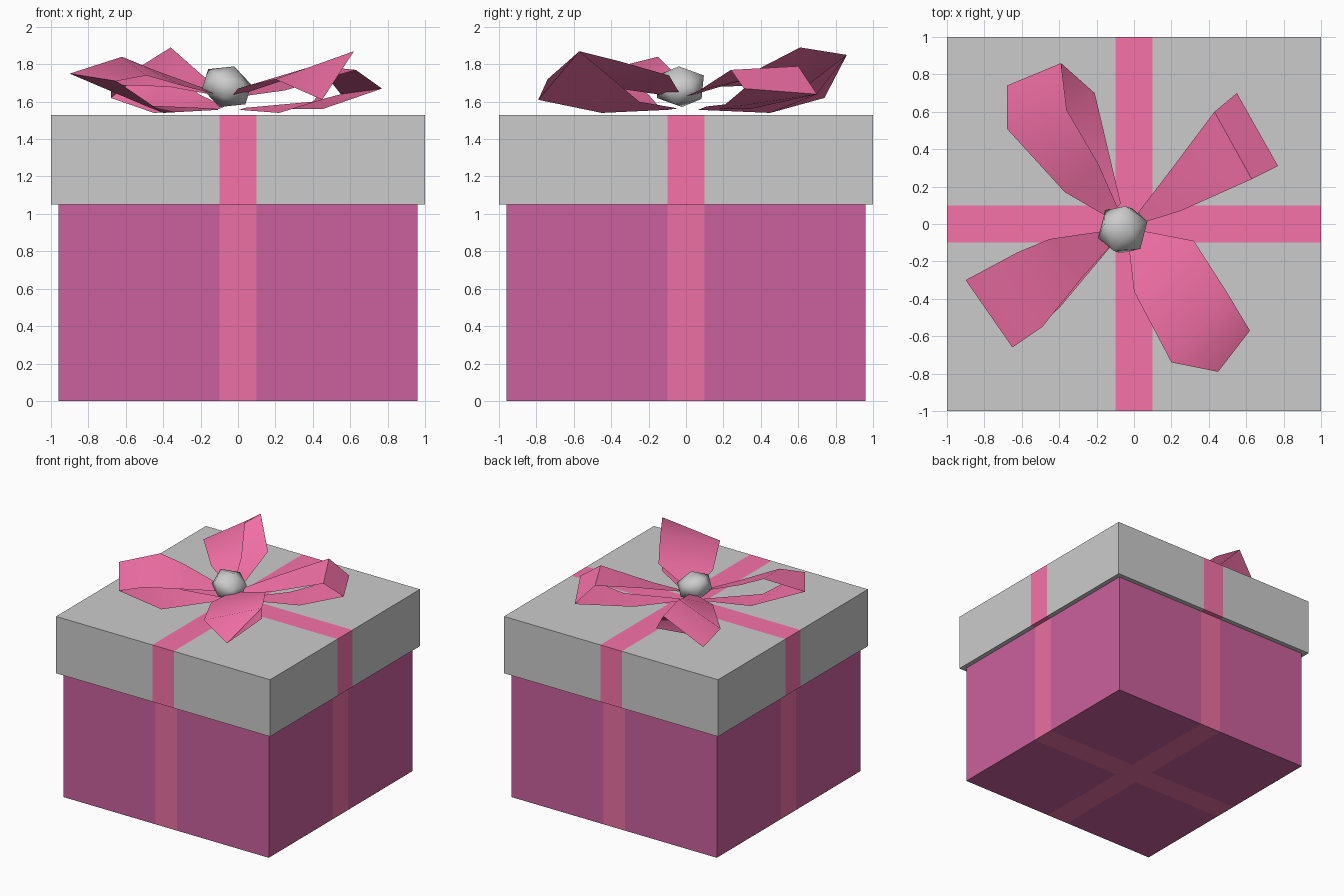
import bpy, bmesh
from mathutils import Vector

if "Cube" in bpy.data.objects:
    bpy.data.objects.remove(bpy.data.objects["Cube"])


def material(name, rgb):
    m = bpy.data.materials.new(name)
    m.diffuse_color = (*rgb, 1)
    m.use_nodes = True
    m.node_tree.nodes["Principled BSDF"].inputs["Base Color"].default_value = m.diffuse_color
    return m


body_mat = material("body_plum", (0.60, 0.12, 0.34))
band_mat = material("body_band", (0.83, 0.16, 0.36))
ribbon_mat = material("ribbon_pink", (0.93, 0.17, 0.40))
grey_mat = material("lid_grey", (0.8, 0.8, 0.8))


def finish(name, bm, mats):
    me = bpy.data.meshes.new(name)
    bm.to_mesh(me)
    bm.free()
    ob = bpy.data.objects.new(name, me)
    bpy.context.collection.objects.link(ob)
    for m in mats:
        me.materials.append(m)
    return ob


def banded_box(name, half, z0, z1, base, band):
    """Box with a flush ribbon cross coloured into its faces."""
    bm = bmesh.new()
    bmesh.ops.create_cube(bm, size=1)
    for v in bm.verts:
        v.co = (v.co.x * 2 * half, v.co.y * 2 * half, z0 + (v.co.z + 0.5) * (z1 - z0))
    for axis in (Vector((1, 0, 0)), Vector((0, 1, 0))):
        for s in (-0.1, 0.1):
            bmesh.ops.bisect_plane(bm, geom=bm.verts[:] + bm.edges[:] + bm.faces[:],
                                   plane_co=axis * s, plane_no=axis)
    for f in bm.faces:
        c = f.calc_center_median()
        f.material_index = int(min(abs(c.x), abs(c.y)) < 0.1)
    return finish(name, bm, [base, band])


# Box and lid
banded_box("box_body", 0.96, 0, 1.06, body_mat, band_mat)
banded_box("box_lid", 1.0, 1.05, 1.53, grey_mat, ribbon_mat)

# Bow loops: each ribbon runs out along the bottom, folds and comes back on top
CENTRE = Vector((-0.04, -0.02, 1.62))


def bow_loop(name, rail_a, rail_b):
    """Rails list the points: bottom, outer fold, top, top near the knot."""
    bm = bmesh.new()
    rails = []
    for rail in (rail_a, rail_b):
        pts = [Vector(p) for p in rail]
        low = CENTRE - Vector((0, 0, 0.06))
        pts = [low.lerp(pts[0], 0.18)] + pts + [CENTRE.lerp(pts[-1], 0.25)]
        rails.append([bm.verts.new(p) for p in pts])
    a, b = rails
    for i in range(len(a) - 1):
        bm.faces.new((a[i], a[i + 1], b[i + 1], b[i]))
    ob = finish(name, bm, [ribbon_mat])
    smooth(ob, 0.7)


def smooth(ob, angle):
    bpy.ops.object.select_all(action='DESELECT')
    ob.select_set(True)
    bpy.context.view_layer.objects.active = ob
    bpy.ops.object.shade_smooth_by_angle(angle=angle)


bow_loop("bow_loop_back_right",
         [(0.45, 0.18, 1.56), (0.77, 0.31, 1.67), (0.63, 0.24, 1.77), (0.25, 0.07, 1.66)],
         [(0.25, 0.34, 1.56), (0.55, 0.70, 1.64), (0.43, 0.60, 1.79), (0.22, 0.32, 1.72)])
bow_loop("bow_loop_front_right",
         [(0.40, -0.25, 1.60), (0.62, -0.57, 1.87), (0.50, -0.37, 1.82), (0.32, -0.09, 1.74)],
         [(0.22, -0.45, 1.54), (0.45, -0.79, 1.61), (0.20, -0.74, 1.72), (0.00, -0.36, 1.67)])
bow_loop("bow_loop_front_left",
         [(-0.50, -0.15, 1.58), (-0.90, -0.30, 1.75), (-0.62, -0.15, 1.84), (-0.45, -0.08, 1.77)],
         [(-0.40, -0.45, 1.54), (-0.65, -0.66, 1.71), (-0.49, -0.55, 1.74), (-0.28, -0.29, 1.68)])
bow_loop("bow_loop_back_left",
         [(-0.45, 0.45, 1.54), (-0.68, 0.74, 1.62), (-0.68, 0.51, 1.69), (-0.37, 0.17, 1.68)],
         [(-0.21, 0.70, 1.64), (-0.39, 0.86, 1.85), (-0.36, 0.61, 1.89), (-0.19, 0.32, 1.74)])

# Faceted knot in the middle
bpy.ops.mesh.primitive_ico_sphere_add(subdivisions=1, radius=0.145,
                                      location=(-0.06, -0.03, 1.68), rotation=(0.2, 0.3, 0.4))
knot = bpy.context.object
knot.name = "bow_knot"
knot.scale = (1, 1, 0.8)
smooth(knot, 1.2)
